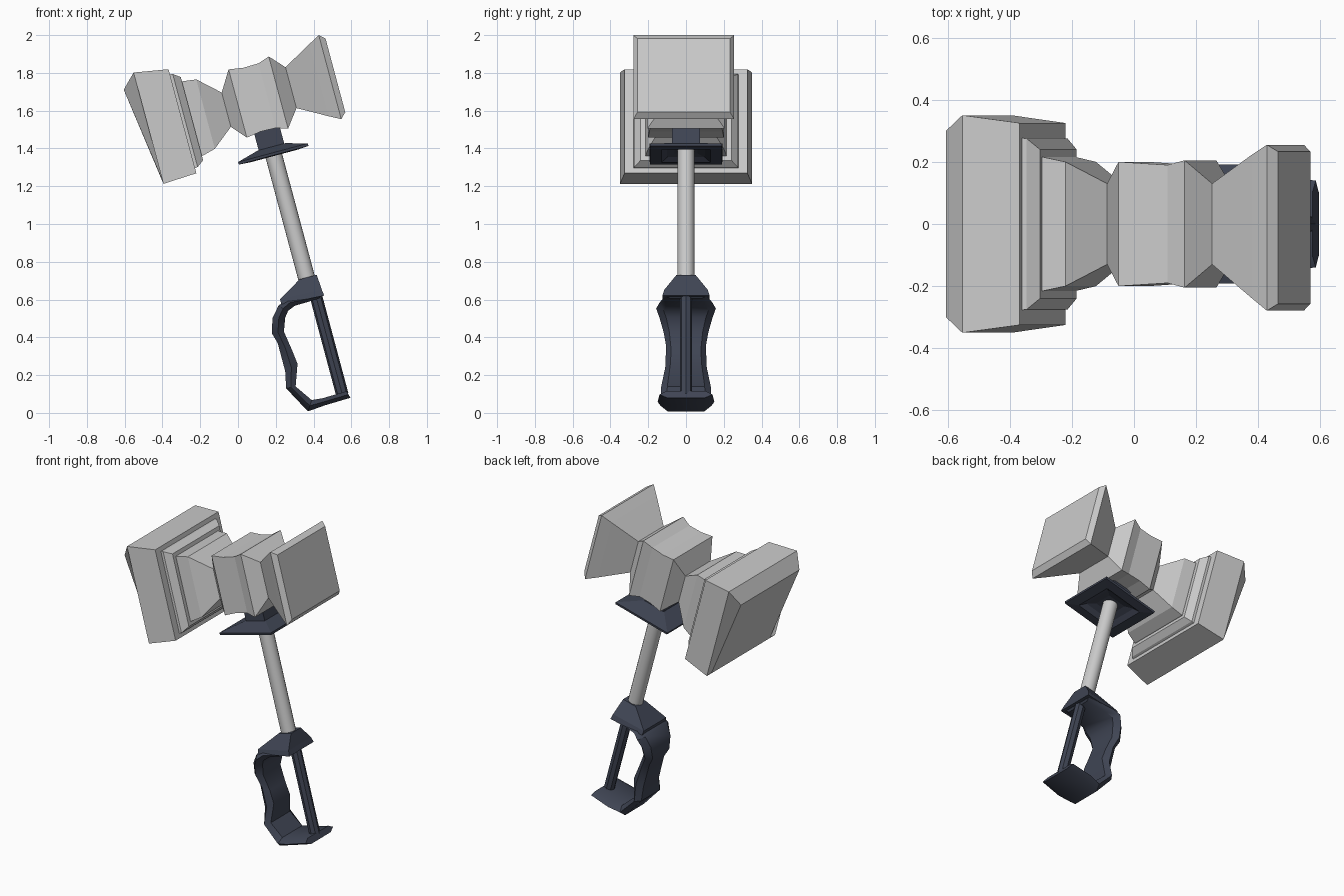
import bpy, bmesh, math
from mathutils import Vector, Matrix

cube = bpy.data.objects.get("Cube")
if cube:
    bpy.data.objects.remove(cube)


def material(name, rgb):
    m = bpy.data.materials.new(name)
    m.use_nodes = True
    col = (*rgb, 1)
    m.diffuse_color = col
    m.node_tree.nodes["Principled BSDF"].inputs["Base Color"].default_value = col
    return m


STEEL = material("light grey steel", (0.60, 0.60, 0.60))
DARK = material("dark blue grey", (0.05, 0.059, 0.088))

# Frame of the leaning tool: its long axis is local z, the head runs along local x
TILT = Matrix.Translation((0.19, 0, 1.36)) @ Matrix.Rotation(math.radians(-15), 4, 'Y')


def loft(name, rings, mat, matrix=TILT, smooth=0):
    """Skin closed rings of points and cap both ends."""
    bm = bmesh.new()
    loops = [[bm.verts.new(matrix @ Vector(p)) for p in ring] for ring in rings]
    for r, s in zip(loops, loops[1:]):
        n = len(r)
        for i in range(n):
            j = (i + 1) % n
            bm.faces.new((r[i], r[j], s[j], s[i]))
    bm.faces.new(loops[0])
    bm.faces.new(loops[-1])
    bmesh.ops.recalc_face_normals(bm, faces=bm.faces)
    me = bpy.data.meshes.new(name)
    bm.to_mesh(me)
    bm.free()
    me.materials.append(mat)
    ob = bpy.data.objects.new(name, me)
    bpy.context.collection.objects.link(ob)
    if smooth:
        bpy.ops.object.select_all(action='DESELECT')
        ob.select_set(True)
        bpy.context.view_layer.objects.active = ob
        bpy.ops.object.shade_smooth_by_angle(angle=math.radians(smooth))
    return ob


def side_ring(x, hy, hz, lean=0, mid=0.318, y=0):
    """Rectangle across the head axis; lean shifts its lower edge along x."""
    return [(x, y - hy, mid + hz), (x, y + hy, mid + hz),
            (x + lean, y + hy, mid - hz), (x + lean, y - hy, mid - hz)]


def flat_ring(z, x0, x1, hy, drop=0):
    """Rectangle across the handle axis; drop lowers its +x edge."""
    return [(x0, -hy, z), (x1, -hy, z - drop), (x1, hy, z - drop), (x0, hy, z)]


def rod(name, x, r, z0, z1, mat, n=16):
    rings = [[(x + r * math.cos(2 * math.pi * i / n), r * math.sin(2 * math.pi * i / n), z)
              for i in range(n)] for z in (z0, z1)]
    return loft(name, rings, mat, smooth=40)


# Large striking block with its tilted end face
block_end = side_ring(-0.677, 0.30, 0.265, lean=0.075, mid=0.28)
loft("large_striking_block",
     [block_end, side_ring(-0.603, 0.35, 0.305, mid=0.314),
      side_ring(-0.42, 0.325, 0.285, mid=0.303)], STEEL)

# Stepped collar and waist leading to the centre
loft("stepped_collar",
     [side_ring(-0.45, 0.28, 0.262, mid=0.303), side_ring(-0.405, 0.275, 0.255, mid=0.303),
      side_ring(-0.368, 0.24, 0.228, mid=0.303)], STEEL)
loft("collar_waist",
     [side_ring(-0.40, 0.215, 0.204, mid=0.303), side_ring(-0.362, 0.215, 0.204, mid=0.303),
      side_ring(-0.292, 0.20, 0.19, mid=0.308), side_ring(-0.18, 0.13, 0.094, mid=0.302)], STEEL)

# Centre block with a shallow groove round it
loft("centre_block",
     [side_ring(-0.18, 0.13, 0.094, mid=0.302), side_ring(-0.113, 0.20, 0.187),
      side_ring(-0.035, 0.195, 0.175), side_ring(0.048, 0.19, 0.177),
      side_ring(0.11, 0.205, 0.198), side_ring(0.181, 0.13, 0.112, mid=0.326)], STEEL)

# Small flared striking face
loft("small_striking_block",
     [side_ring(0.181, 0.13, 0.112, mid=0.326),
      side_ring(0.335, 0.23, 0.198, mid=0.326, y=-0.008),
      side_ring(0.395, 0.267, 0.23, mid=0.326, y=-0.012),
      side_ring(0.425, 0.245, 0.202, mid=0.328, y=-0.012)], STEEL)

# Neck below the head and the square guard, hollow underneath
loft("head_neck", [flat_ring(0.03, -0.07, 0.07, 0.075), flat_ring(0.2, -0.07, 0.07, 0.075)], DARK)
loft("square_guard",
     [flat_ring(z, -h, h, h) for z, h in
      ((0.03, 0.06), (0.02, 0.10), (0.0, 0.13), (0.004, 0.19), (0.018, 0.192), (0.05, 0.075))], DARK)

# Shaft and the thinner bar inside the grip
rod("shaft", 0, 0.045, -0.70, 0.04, STEEL)
rod("grip_bar", 0.023, 0.033, -1.315, -0.74, DARK, n=8)

# Ferrule at the top of the grip
loft("ferrule",
     [flat_ring(-0.666, -0.038, 0.056, 0.05), flat_ring(-0.742, -0.165, 0.062, 0.115, drop=0.008),
      flat_ring(-0.768, -0.165, 0.066, 0.125, drop=0.015)], DARK)

# Hand guard swept from ferrule round to pommel: outer x, z, inner x, z, half width
stations = [
    (0.45, 0.635, 0.43, 0.605, 0.11),
    (0.25, 0.60, 0.30, 0.567, 0.14),
    (0.213, 0.565, 0.265, 0.54, 0.158),
    (0.182, 0.50, 0.25, 0.505, 0.14),
    (0.18, 0.42, 0.243, 0.43, 0.118),
    (0.21, 0.37, 0.285, 0.335, 0.105),
    (0.25, 0.22, 0.315, 0.26, 0.11),
    (0.255, 0.13, 0.305, 0.14, 0.132),
    (0.37, 0.008, 0.39, 0.068, 0.135),
    (0.46, 0.04, 0.45, 0.078, 0.15),
    (0.595, 0.08, 0.575, 0.115, 0.14),
]
rings = []
for ox, oz, ix, iz, w in stations:
    mx, mz = (ox + ix) / 2, (oz + iz) / 2
    rings.append([(ox, -0.72 * w, oz), (mx, -w, mz), (ix, -0.75 * w, iz),
                  (ix, 0.75 * w, iz), (mx, w, mz), (ox, 0.72 * w, oz)])
loft("hand_guard", rings, DARK, matrix=Matrix.Identity(4), smooth=35)
